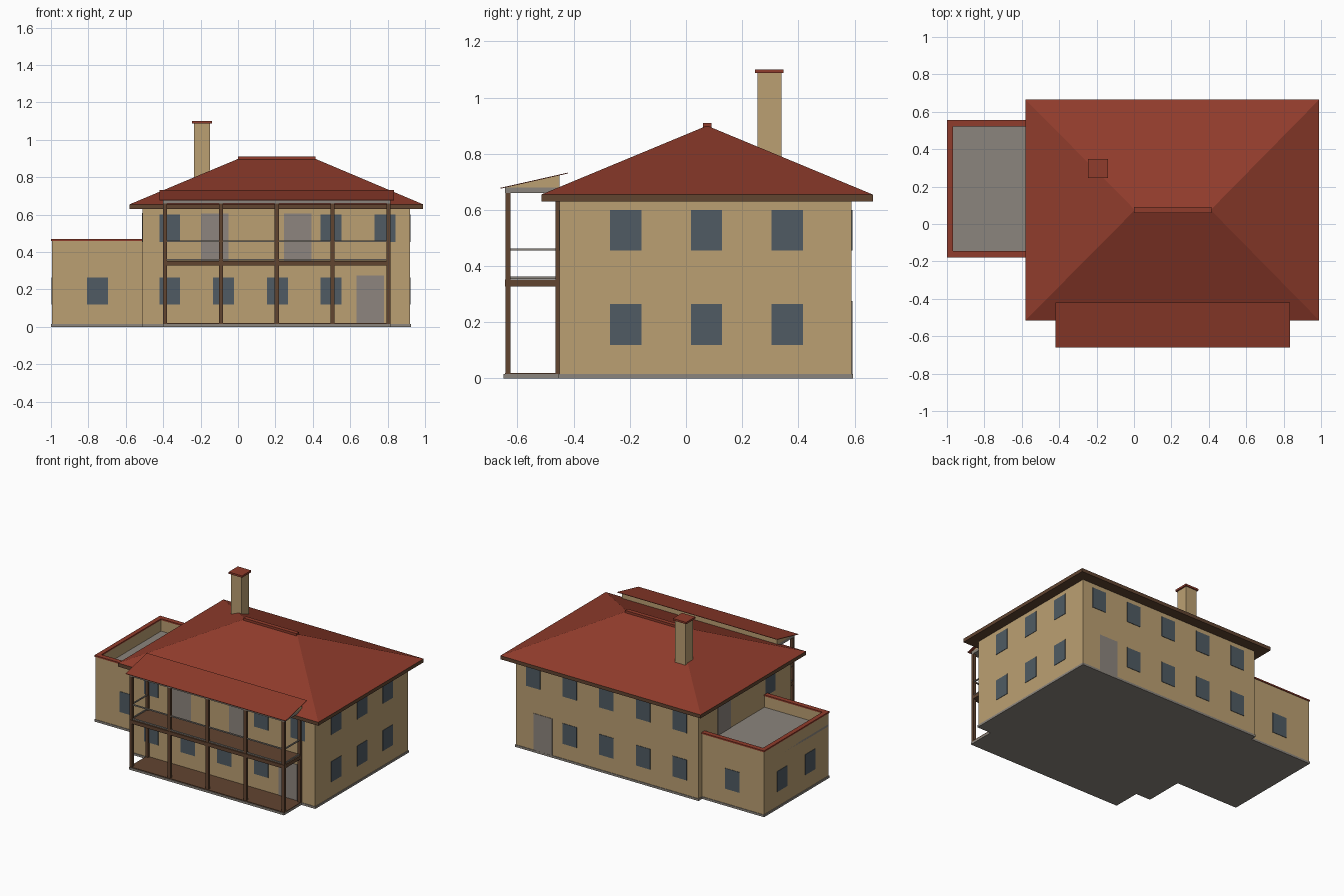
import bpy, bmesh

default = bpy.data.objects.get("Cube")
if default:
    bpy.data.objects.remove(default, do_unlink=True)


def material(name, rgb):
    m = bpy.data.materials.new(name)
    m.use_nodes = True
    m.diffuse_color = (*rgb, 1)
    bsdf = m.node_tree.nodes["Principled BSDF"]
    bsdf.inputs["Base Color"].default_value = (*rgb, 1)
    bsdf.inputs["Roughness"].default_value = 0.9
    return m


WALL = material("tan wall", (0.50, 0.35, 0.17))
ROOF = material("red tile", (0.28, 0.045, 0.025))
WOOD = material("brown timber", (0.12, 0.058, 0.03))
GLASS = material("dark glass", (0.08, 0.105, 0.125))
DOOR = material("grey door", (0.27, 0.235, 0.21))
STONE = material("grey stone", (0.26, 0.235, 0.205))


def finish(name, bm, mat):
    bmesh.ops.recalc_face_normals(bm, faces=bm.faces)
    mesh = bpy.data.meshes.new(name)
    bm.to_mesh(mesh)
    bm.free()
    mesh.materials.append(mat)
    obj = bpy.data.objects.new(name, mesh)
    bpy.context.collection.objects.link(obj)
    return obj


def box(name, mat, x, y, z):
    """Box from (min, max) spans on each axis."""
    bm = bmesh.new()
    bmesh.ops.create_cube(bm, size=1)
    for v in bm.verts:
        v.co = [s[0] if c < 0 else s[1] for c, s in zip(v.co, (x, y, z))]
    return finish(name, bm, mat)


def hull(name, mat, points):
    """Convex solid around a few points."""
    bm = bmesh.new()
    for p in points:
        bm.verts.new(p)
    bmesh.ops.convex_hull(bm, input=bm.verts)
    bmesh.ops.dissolve_limit(bm, angle_limit=0.01, verts=bm.verts, edges=bm.edges)
    return finish(name, bm, mat)


def opening(name, mat, axis, wall, centre, width, z):
    """Thin plate lying on a wall that is perpendicular to the axis."""
    across = (centre - width / 2, centre + width / 2)
    through = (wall - 0.003, wall + 0.003)
    if axis == "y":
        box(name, mat, across, through, z)
    else:
        box(name, mat, through, across, z)


# Main spans
HX, HY = (-0.51, 0.92), (-0.45, 0.59)
AX, AY = (-0.995, -0.51), (-0.175, 0.55)
PX, PY = (-0.40, 0.815), (-0.645, -0.45)
LOWER, UPPER = (0.12, 0.265), (0.455, 0.60)
WIN, DOOR_W = 0.112, 0.147

# House body and plinths
box("house_walls", WALL, HX, HY, (0.01, 0.635))
box("house_plinth", STONE, (HX[0] - 0.004, HX[1] + 0.004), (HY[0] - 0.004, HY[1] + 0.004), (0, 0.015))
box("annex_plinth", STONE, (-1, HX[0]), (AY[0] - 0.004, AY[1] + 0.004), (0, 0.015))
box("porch_plinth", STONE, PX, (PY[0] - 0.004, PY[1]), (0, 0.015))

# Hipped roof with timber eaves
RX, RY, EAVE = (-0.58, 0.99), (-0.515, 0.665), 0.655
box("eaves", WOOD, RX, RY, (0.63, EAVE))
corners = [(x, y, EAVE) for x in RX for y in RY]
hull("hipped_roof", ROOF, corners + [(0.005, 0.075, 0.9), (0.41, 0.075, 0.9)])
box("ridge_cap", ROOF, (0.0, 0.415), (0.06, 0.09), (0.89, 0.91))

# Chimney
box("chimney", WALL, (-0.235, -0.15), (0.255, 0.34), (0.7, 1.087))
box("chimney_cap", ROOF, (-0.245, -0.14), (0.245, 0.348), (1.087, 1.1))

# Annex with a flat roof and parapet
box("annex_walls", WALL, AX, AY, (0.01, 0.37))
box("annex_flat_roof", STONE, AX, (AY[0] + 0.002, AY[1] - 0.002), (0.365, 0.38))
sides = {
    "end": ((-0.995, -0.97), AY),
    "front": (AX, (AY[0], AY[0] + 0.025)),
    "back": (AX, (AY[1] - 0.025, AY[1])),
}
for side, (x, y) in sides.items():
    box(f"parapet_{side}", WALL, x, y, (0.36, 0.46))
    outer_x = (-1, x[1] + 0.002 if side == "end" else x[1])
    box(f"parapet_cap_{side}", ROOF, outer_x, (y[0] - 0.005, y[1] + 0.005), (0.46, 0.47))

# Front and back windows on five shared columns
columns = [-0.365 + 0.2875 * i for i in range(5)]
for i, x in enumerate(columns):
    opening("back_upper_window", GLASS, "y", HY[1], x, WIN, UPPER)
    if i < 4:
        opening("back_lower_window", GLASS, "y", HY[1], x, WIN, LOWER)
        opening("front_lower_window", GLASS, "y", HY[0], x, WIN, LOWER)
    if i not in (1, 2):
        opening("front_upper_window", GLASS, "y", HY[0], x, WIN, UPPER)

# Doors
for y in HY:
    opening("ground_door", DOOR, "y", y, 0.707, DOOR_W, (0.015, 0.275))
for x in (-0.125, 0.32):
    opening("balcony_door", DOOR, "y", HY[0], x, DOOR_W, (0.35, 0.605))
opening("terrace_door", DOOR, "x", HX[0], 0.3, DOOR_W, (0.38, 0.61))

# Side windows
for y in (-0.215, 0.073, 0.361):
    for z in (LOWER, UPPER):
        opening("side_window", GLASS, "x", HX[1], y, WIN, z)
opening("terrace_side_window", GLASS, "x", HX[0], -0.215, WIN, UPPER)

# Annex windows
for y in AY:
    opening("annex_window", GLASS, "y", y, -0.75, WIN, LOWER)
for y in (0.03, 0.345):
    opening("annex_end_window", GLASS, "x", AX[0], y, WIN, LOWER)

# Porch floors and posts
box("porch_floor", WOOD, PX, PY, (0.015, 0.02))
box("balcony_floor", WOOD, PX, PY, (0.327, 0.352))
post_xs = [-0.39 + 0.2985 * i for i in range(5)]
for i, x in enumerate(post_xs):
    span = (x - 0.011, x + 0.011)
    box("front_post", WOOD, span, (-0.643, -0.625), (0.015, 0.66))
    if i in (0, 4):
        box("wall_post", WOOD, span, (-0.465, -0.447), (0.015, 0.66))

# Balcony rails
for z in (0.359, 0.459):
    height = (z - 0.004, z + 0.004)
    box("front_rail", STONE, PX, (-0.638, -0.63), height)
    for x in (post_xs[0], post_xs[-1]):
        box("side_rail", STONE, (x - 0.004, x + 0.004), (-0.634, -0.45), height)

# Porch ceiling, gable wedge and lean-to sheet
box("porch_ceiling", STONE, PX, PY, (0.66, 0.68))
hull("porch_gable", WALL, [(x, y, z) for x in PX
                           for y, z in ((-0.645, 0.68), (-0.45, 0.68), (-0.45, 0.724))])
hull("porch_roof", ROOF, [(x, y, z + t) for x in (-0.42, 0.835) for t in (0, 0.003)
                          for y, z in ((-0.66, 0.676), (-0.42, 0.73))])
